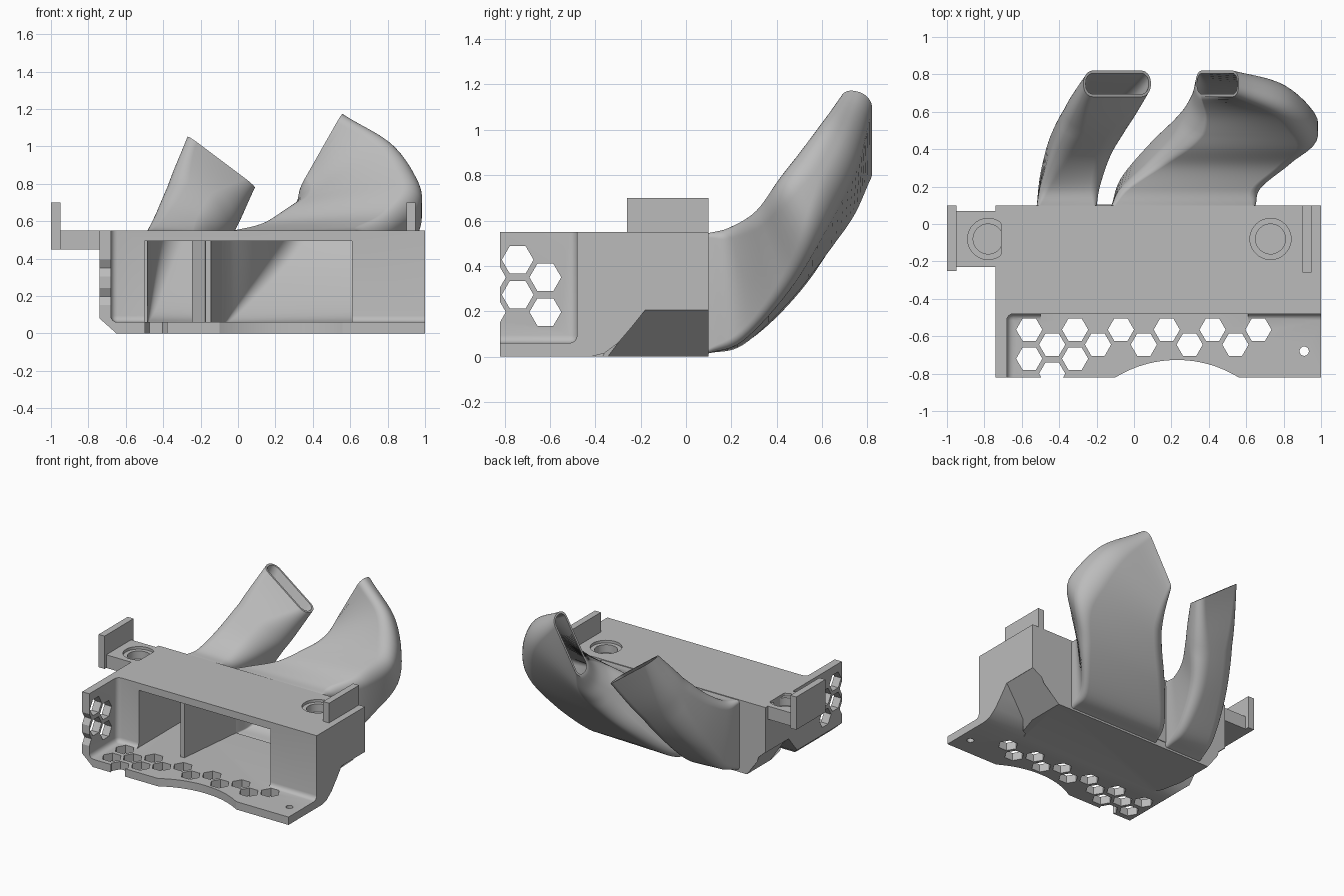
import bpy, bmesh, math
from mathutils import Vector

if "Cube" in bpy.data.objects:
    bpy.data.objects.remove(bpy.data.objects["Cube"], do_unlink=True)

grey = bpy.data.materials.new("plain grey")
grey.use_nodes = True
colour = (0.5, 0.5, 0.5, 1)
grey.diffuse_color = colour
grey.node_tree.nodes["Principled BSDF"].inputs["Base Color"].default_value = colour


def finish(name, bm):
    bmesh.ops.recalc_face_normals(bm, faces=bm.faces)
    mesh = bpy.data.meshes.new(name)
    bm.to_mesh(mesh)
    bm.free()
    mesh.materials.append(grey)
    ob = bpy.data.objects.new(name, mesh)
    bpy.context.collection.objects.link(ob)
    return ob


def bridge(bm, a, b):
    n = len(a)
    for i in range(n):
        bm.faces.new((a[i], a[(i + 1) % n], b[(i + 1) % n], b[i]))


def prisms(name, outlines, place, lo, hi):
    """Extrude 2D outlines from lo to hi; place maps (a, b, depth) to xyz."""
    bm = bmesh.new()
    for pts in outlines:
        rings = [[bm.verts.new(place(a, b, d)) for a, b in pts] for d in (lo, hi)]
        bridge(bm, *rings)
        for ring in rings:
            bm.faces.new(ring)
    return finish(name, bm)


def along_x(a, b, d): return (d, a, b)
def along_y(a, b, d): return (a, d, b)
def along_z(a, b, d): return (a, b, d)


def box(name, x, y, z, bevel=0):
    ob = prisms(name, [[(x[0], y[0]), (x[1], y[0]), (x[1], y[1]), (x[0], y[1])]], along_z, *z)
    if bevel:
        bm = bmesh.new()
        bm.from_mesh(ob.data)
        bmesh.ops.bevel(bm, geom=bm.edges[:], offset=bevel, segments=4, profile=0.5, affect='EDGES')
        bm.to_mesh(ob.data)
        bm.free()
    return ob


def circle(cx, cy, r, n=40):
    return [(cx + r * math.cos(math.tau * i / n), cy + r * math.sin(math.tau * i / n)) for i in range(n)]


def cut(ob, *cutters):
    for c in cutters:
        mod = ob.modifiers.new("cut", 'BOOLEAN')
        mod.operation, mod.solver, mod.object = 'DIFFERENCE', 'EXACT', c
    bpy.context.view_layer.update()
    deps = bpy.context.evaluated_depsgraph_get()
    mesh = bpy.data.meshes.new_from_object(ob.evaluated_get(deps))
    ob.modifiers.clear()
    ob.data = mesh
    for c in cutters:
        bpy.data.objects.remove(c, do_unlink=True)


def smooth(ob, angle):
    bpy.ops.object.select_all(action='DESELECT')
    ob.select_set(True)
    bpy.context.view_layer.objects.active = ob
    bpy.ops.object.shade_smooth_by_angle(angle=math.radians(angle))


# Housing: chamfered block with an open front tray and an air passage
housing = prisms("housing", [[(-.65, 0), (1, 0), (1, .55), (-.74, .55), (-.74, .08)]], along_y, -.82, .1)
tray = box("tray_cutter", (-.68, 1.2), (-1.2, -.48), (.06, 1), .035)
passage = box("passage_cutter", (-.5, .61), (-.6, .3), (.06, .495))
cut(housing, tray, passage)

# Sloped scoops under both ends of the back
scoop = [(-.42, 0), (-.36, .015), (-.3, .06), (-.24, .13), (-.18, .205), (.3, .205), (.3, -.1), (-.42, -.1)]


def scoop_cutter(side, inner, slope):
    def place(a, b, d):
        return (d if abs(d) > 1 else d + side * slope * max(b, 0), a, b)
    return prisms("scoop_cutter", [scoop], place, inner, side * 1.3)


cut(housing, scoop_cutter(1, .65, 1.7), scoop_cutter(-1, -.51, 1.1))

# Honeycomb vents in the tray floor and side wall, curved lip and screw hole
step = .245
floor_hexes = [(-.56 + step * i, -.565) for i in range(6)] + [(-.4375 + step * i, -.645) for i in range(5)]
floor_hexes += [(-.56, -.72), (-.315, -.72), (-.4375, -.8)]
wall_hexes = [(-.742, .427), (-.62, .35), (-.742, .273), (-.62, .197), (-.864, .35), (-.864, .197)]
cut(housing,
    prisms("floor_vent_cutter", [circle(x, y, .07, 6) for x, y in floor_hexes], along_z, -.1, .15),
    prisms("wall_vent_cutter", [circle(y, z, .07, 6) for y, z in wall_hexes], along_x, -.9, -.6),
    prisms("lip_cutter", [circle(.23, -1.355, .628, 128)], along_z, -.1, .2),
    prisms("screw_cutter", [circle(.91, -.68, .025, 20)], along_z, -.1, .2))


# Stepped blind sockets in the top
def socket(ob, x, limit):
    for r, low in ((.11, .53), (.08, .47)):
        ring = [(min(a, limit), b) for a, b in circle(x, -.08, r)]
        ring = [p for i, p in enumerate(ring) if p[0] < limit or ring[i - 1][0] < limit or ring[(i + 1) % len(ring)][0] < limit]
        cut(ob, prisms("socket_cutter", [ring], along_z, low, .7))


socket(housing, .73, 2)
socket(housing, -.78, -.71)
smooth(housing, 25)

# Mounting arm and upright tabs
arm = box("mount_arm", (-.97, -.74), (-.23, .07), (.45, .55))
socket(arm, -.78, -.71)
smooth(arm, 25)
box("right_tab", (-1, -.95), (-.25, .1), (.45, .7))
box("left_tab", (.9, .95), (-.26, .1), (.54, .7))

# Divider between the two air channels, flaring at the back
prisms("divider", [[(-.175, -.44), (-.145, -.44), (-.085, .105), (-.245, .105), (-.18, .03)]], along_z, .05, .5)


def spline(keys, t):
    i = min(int(t), len(keys) - 2)
    f = t - i
    p1, p2 = keys[i], keys[i + 1]
    p0 = keys[i - 1] if i else p1 * 2 - p2
    p3 = keys[i + 2] if i + 2 < len(keys) else p2 * 2 - p1
    return .5 * (2 * p1 + (p2 - p0) * f + (2 * p0 - 5 * p1 + 4 * p2 - p3) * f * f + (3 * p1 - p0 - 3 * p2 + p3) * f ** 3)


def duct(name, left_edge, right_edge, depth, n=48, sub=7):
    """Hollow rounded-rectangle loft between two edge paths, with a half-depth vector per key."""
    a, b = ([Vector(p) for p in e] for e in (left_edge, right_edge))
    v = [Vector((0, y, z)) for y, z in depth]
    steps = (len(a) - 1) * sub
    bm = bmesh.new()
    outer, inner = [], []
    for k in range(steps + 1):
        f = k / steps
        pa, pb, pv = (spline(e, k / sub) for e in (a, b, v))
        mid, pu = (pa + pb) / 2, (pb - pa) / 2
        radius = min(.02 + .16 * f, .9 * pv.length)
        wall = .035 - .02 * f
        for rings, w in ((outer, 0), (inner, wall)):
            r = max(radius - w, .01)
            su, sv = pu.length - w - r, pv.length - w - r
            ring = []
            for i in range(n):
                corner, j = divmod(i, n // 4)
                ang = math.pi / 2 * (corner + j / (n // 4 - 1))
                c = math.copysign(su, 1 if corner in (0, 3) else -1) + r * math.cos(ang)
                s = math.copysign(sv, 1 if corner < 2 else -1) + r * math.sin(ang)
                ring.append(bm.verts.new(mid + pu.normalized() * c + pv.normalized() * s))
            rings.append(ring)
    for rings in (outer, inner):
        for r0, r1 in zip(rings, rings[1:]):
            bridge(bm, r0, r1)
    bridge(bm, outer[0], inner[0])
    bridge(bm, outer[-1], inner[-1])
    smooth(finish(name, bm), 40)


# Narrow duct curving up, wide duct curling inward
duct("narrow_duct",
     [(-.52, .1, .28), (-.5, .24, .33), (-.45, .42, .52), (-.37, .6, .78), (-.27, .75, 1.05)],
     [(-.2, .1, .28), (-.18, .24, .31), (-.12, .42, .43), (-.01, .58, .59), (.09, .75, .78)],
     [(0, .265), (-.04, .24), (-.08, .17), (-.085, .11), (-.07, .01)])
duct("wide_duct",
     [(-.12, .1, .28), (-.07, .22, .3), (.08, .38, .41), (.21, .51, .54), (.3, .645, .65), (.33, .75, .765)],
     [(.65, .1, .28), (.68, .22, .32), (.85, .38, .47), (.985, .51, .68), (.85, .665, .96), (.56, .75, 1.17)],
     [(0, .265), (-.03, .25), (-.07, .18), (-.09, .135), (-.09, .08), (-.07, .015)])
